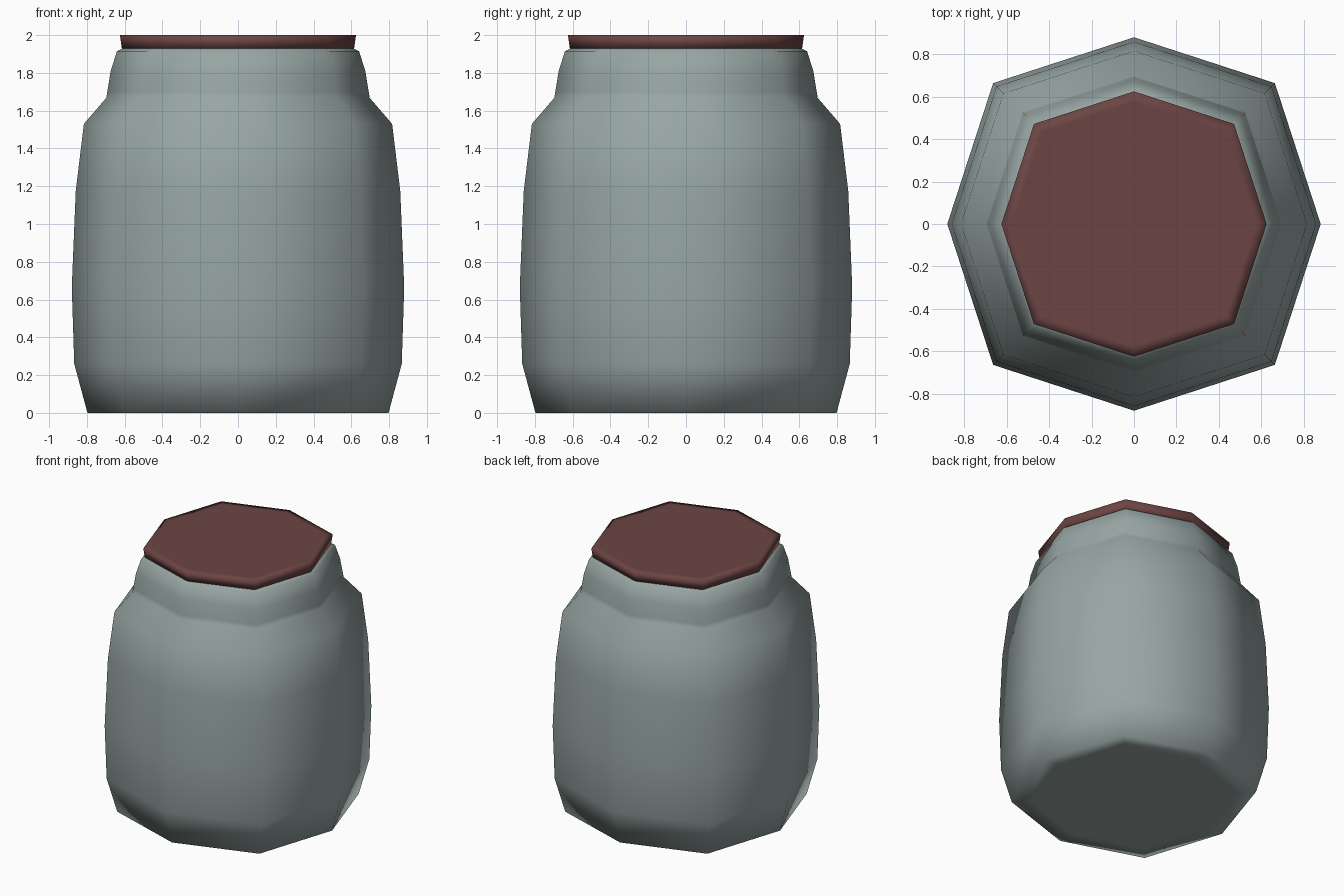
import bpy, bmesh, math

cube = bpy.data.objects.get("Cube")
if cube:
    bpy.data.objects.remove(cube, do_unlink=True)


def material(name, rgb):
    m = bpy.data.materials.new(name)
    m.diffuse_color = (*rgb, 1)
    m.use_nodes = True
    bsdf = next(n for n in m.node_tree.nodes if n.type == 'BSDF_PRINCIPLED')
    bsdf.inputs["Base Color"].default_value = (*rgb, 1)
    return m


def octagon(r):
    """Eight points; the diagonal corners sit slightly further out."""
    radii = (r, r * 1.067)
    return [(radii[i % 2] * math.cos(i * math.pi / 4),
             radii[i % 2] * math.sin(i * math.pi / 4)) for i in range(8)]


def lofted(name, profile, mat):
    """Stack octagon rings from (radius, height) pairs and cap both ends."""
    bm = bmesh.new()
    rings = [[bm.verts.new((x, y, z)) for x, y in octagon(r)] for r, z in profile]
    for a, b in zip(rings, rings[1:]):
        for i in range(8):
            j = (i + 1) % 8
            bm.faces.new((a[i], a[j], b[j], b[i]))
    bm.faces.new(rings[0][::-1])
    bm.faces.new(rings[-1])
    for f in bm.faces:
        f.smooth = True
    mesh = bpy.data.meshes.new(name)
    bm.to_mesh(mesh)
    bm.free()
    mesh.materials.append(mat)
    obj = bpy.data.objects.new(name, mesh)
    bpy.context.collection.objects.link(obj)
    return obj


glass = material("grey green glass", (0.31, 0.38, 0.37))
lid_red = material("dark red lid", (0.15, 0.06, 0.057))

# Jar: flat base, bulging belly, shoulder and narrow neck
lofted("jar_body", [
    (0.67, 0.0), (0.797, 0.0), (0.867, 0.26), (0.88, 0.665), (0.859, 1.175),
    (0.816, 1.53), (0.697, 1.668), (0.692, 1.70), (0.674, 1.81),
    (0.641, 1.915), (0.60, 1.935)], glass)

# Lid: thin octagonal disc with a soft rim
lofted("jar_lid", [
    (0.55, 1.93), (0.615, 1.93), (0.625, 2.0), (0.575, 2.0)], lid_red)
